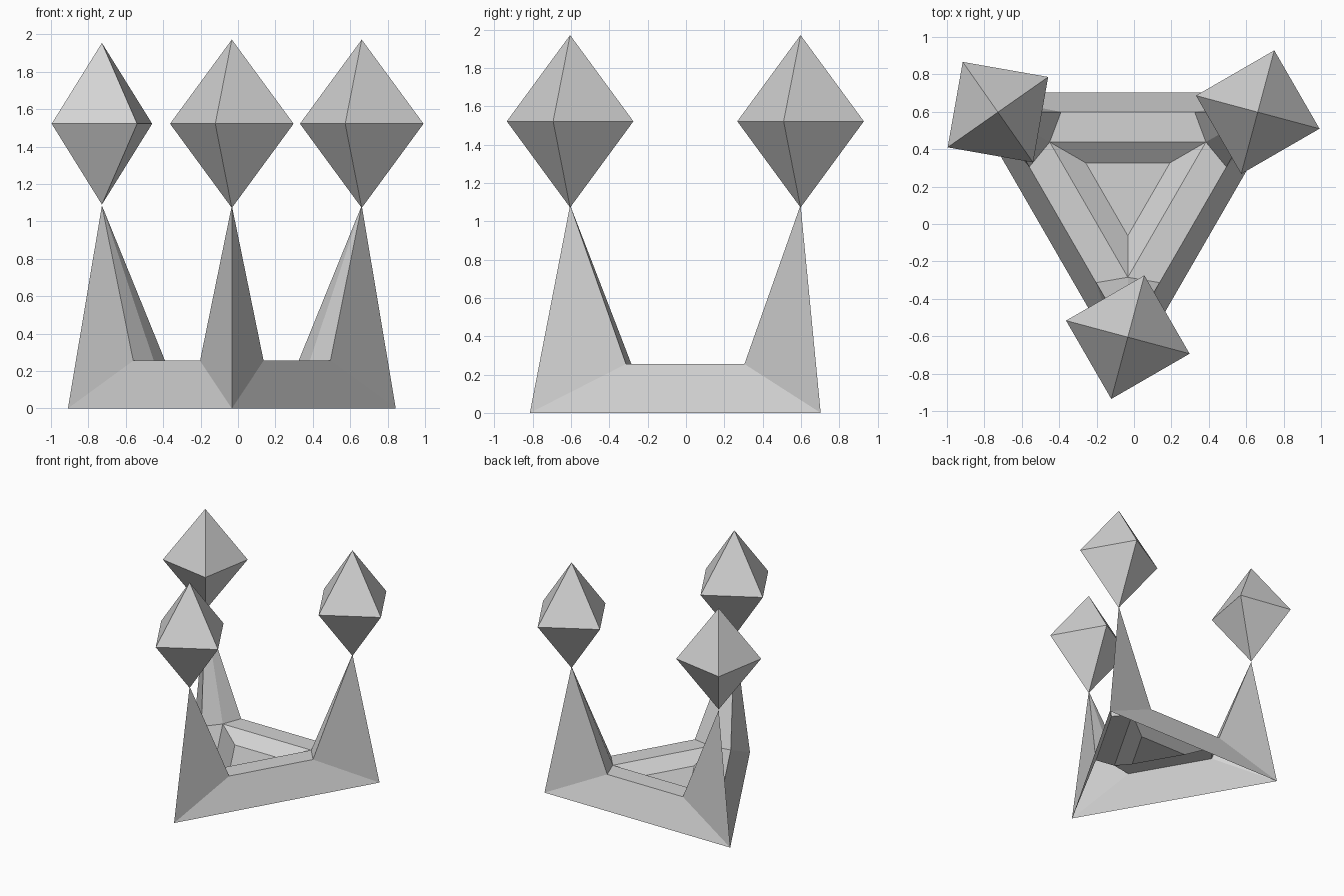
import bpy, bmesh
from math import sin, cos, radians

cube = bpy.data.objects.get("Cube")
if cube:
    bpy.data.objects.remove(cube, do_unlink=True)

grey = bpy.data.materials.new("plain_grey")
grey.use_nodes = True
tone = (0.65, 0.65, 0.65, 1)
grey.diffuse_color = tone
grey.node_tree.nodes["Principled BSDF"].inputs["Base Color"].default_value = tone

CX, CY = -0.033, 0.197      # centre of the three-cornered base
CORNERS = (-90, 30, 150)    # directions of its corners


def polar(radius, degrees, z, cx=CX, cy=CY):
    a = radians(degrees)
    return (cx + radius * cos(a), cy + radius * sin(a), z)


def finish(bm, name):
    mesh = bpy.data.meshes.new(name)
    bm.to_mesh(mesh)
    bm.free()
    mesh.materials.append(grey)
    obj = bpy.data.objects.new(name, mesh)
    bpy.context.collection.objects.link(obj)


# Base: sloping walls, flat rim, shallow bowl and three spikes, open below
bm = bmesh.new()
rim = 0.255
corners = []
for angle in CORNERS:
    corners.append({
        "foot": bm.verts.new(polar(1.012, angle, 0)),
        "before": bm.verts.new(polar(0.538, angle - 18.4, rim)),
        "after": bm.verts.new(polar(0.538, angle + 18.4, rim)),
        "inner": bm.verts.new(polar(0.482, angle, rim)),
        "floor": bm.verts.new(polar(0.26, angle, 0.17)),
        "tip": bm.verts.new(polar(0.802, angle, 1.085)),
    })
for i, a in enumerate(corners):
    b = corners[(i + 1) % 3]
    # wall, rim and bowl side
    bm.faces.new((a["foot"], b["foot"], b["before"], a["after"]))
    bm.faces.new((a["after"], b["before"], b["inner"], a["inner"]))
    bm.faces.new((a["inner"], b["inner"], b["floor"], a["floor"]))
    # spike sides
    loop = [a[k] for k in ("foot", "after", "inner", "before")]
    for k in range(4):
        bm.faces.new((loop[k], loop[(k + 1) % 4], a["tip"]))
bm.faces.new([c["floor"] for c in corners])
finish(bm, "spiked_base")


# Eight-sided crystals balanced on the spike tips
def crystal(name, corner, radius, half_height, turn):
    x, y, z = polar(0.802, corner, 1.522)
    bm = bmesh.new()
    ring = [bm.verts.new(polar(radius, turn + 90 * k, z, x, y)) for k in range(4)]
    top = bm.verts.new((x, y, z + half_height))
    bottom = bm.verts.new((x, y, z - half_height))
    for k in range(4):
        a, b = ring[k], ring[(k + 1) % 4]
        bm.faces.new((a, b, top))
        bm.faces.new((b, a, bottom))
    finish(bm, name)


crystal("front_crystal", CORNERS[0], 0.342, 0.45, -15)
crystal("back_left_crystal", CORNERS[1], 0.342, 0.45, -15)
crystal("back_right_crystal", CORNERS[2], 0.328, 0.432, 35)
